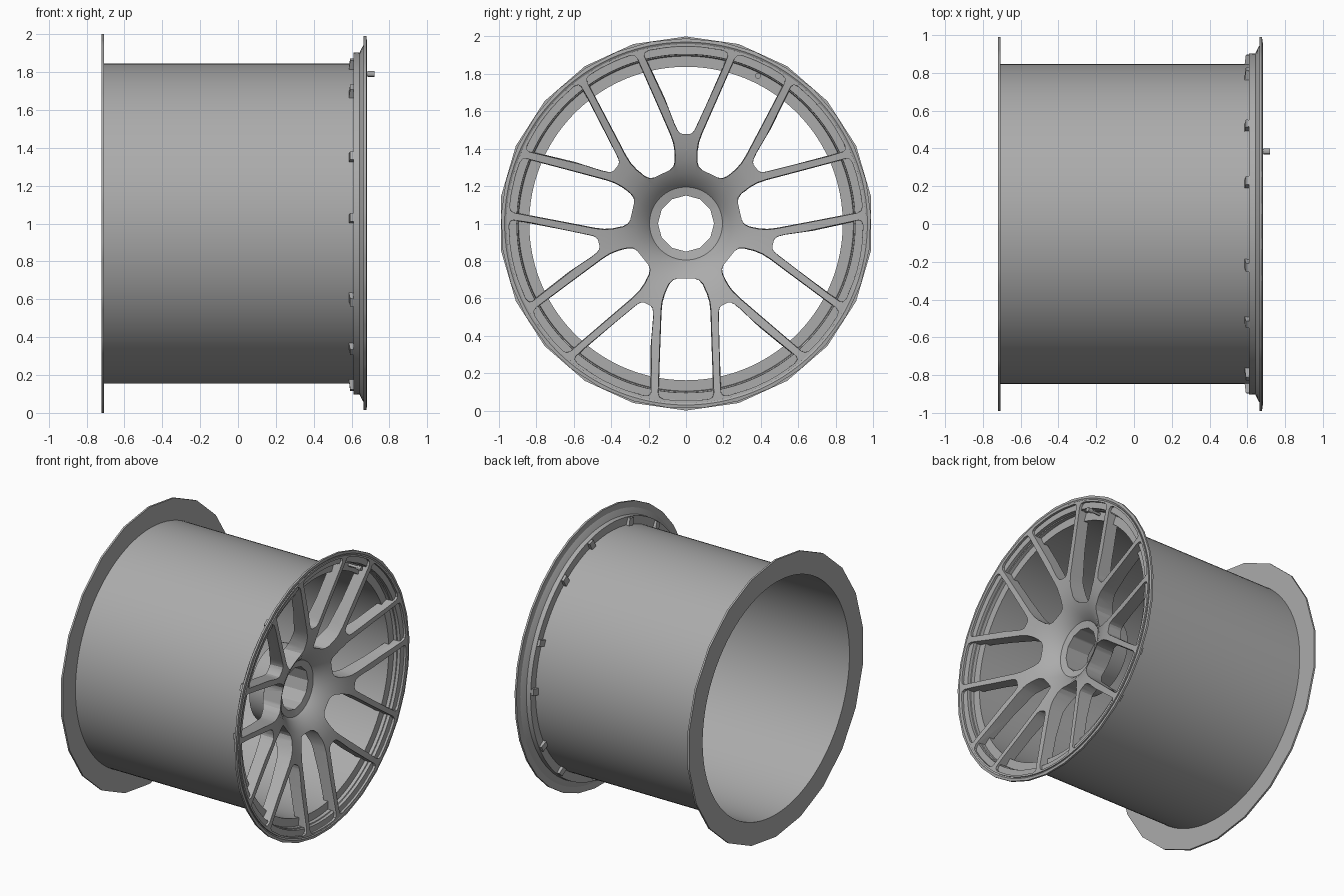
import bpy, bmesh
from math import sin, cos, pi, radians

if "Cube" in bpy.data.objects:
    bpy.data.objects.remove(bpy.data.objects["Cube"])

SEG = 132      # divisible by 12 (bore), 22 and 33 (flanges)
PAIRS = 7      # number of forked spokes

metal = bpy.data.materials.new("dark_metal")
metal.diffuse_color = (0.41, 0.41, 0.41, 1)
metal.use_nodes = True
metal.node_tree.nodes["Principled BSDF"].inputs["Base Color"].default_value = metal.diffuse_color


def finish(name, bm):
    bmesh.ops.recalc_face_normals(bm, faces=bm.faces)
    me = bpy.data.meshes.new(name)
    bm.to_mesh(me)
    bm.free()
    me.materials.append(metal)
    ob = bpy.data.objects.new(name, me)
    bpy.context.collection.objects.link(ob)
    return ob


def smooth(ob, angle=30):
    bpy.ops.object.select_all(action='DESELECT')
    ob.select_set(True)
    bpy.context.view_layer.objects.active = ob
    bpy.ops.object.shade_smooth_by_angle(angle=radians(angle))


def lathe(name, profile):
    """Spin closed (x, r[, sides]) points round the x axis; sides makes that loop a polygon."""
    bm = bmesh.new()
    rings = []
    for i in range(SEG):
        t = 2 * pi * i / SEG
        ring = []
        for x, r, *n in profile:
            if n:
                step = 2 * pi / n[0]
                r *= cos(step / 2) / cos(t % step - step / 2)
            ring.append(bm.verts.new((x, r * sin(t), 1 + r * cos(t))))
        rings.append(ring)
    k = len(profile)
    for i in range(SEG):
        a, b = rings[i], rings[(i + 1) % SEG]
        for j in range(k):
            bm.faces.new((a[j], a[(j + 1) % k], b[(j + 1) % k], b[j]))
    return finish(name, bm)


def add_window(bm, half, angle):
    """Prism through the disc, narrower at the back; half is a list of (radius, half width)."""
    outline = half + [(r, -s) for r, s in reversed(half)]
    ends = []
    for x, scale in ((0.15, 0.86), (0.80, 1.04)):
        loop = []
        for r, s in outline:
            s *= scale
            y = r * sin(angle) + s * cos(angle)
            z = r * cos(angle) - s * sin(angle)
            loop.append(bm.verts.new((x, y, 1 + z)))
        ends.append(loop)
    lo, hi = ends
    n = len(outline)
    bm.faces.new(lo)
    bm.faces.new(hi[::-1])
    for i in range(n):
        j = (i + 1) % n
        bm.faces.new((lo[i], hi[i], hi[j], lo[j]))


# Barrel with wide rear flange, stepped front ledge and front lip
barrel = lathe("rim_barrel", [
    (-0.72, 0.838), (-0.72, 1.0, 22), (-0.707, 1.0, 22), (-0.707, 0.846),
    (0.61, 0.846), (0.61, 0.902), (0.664, 0.905), (0.664, 0.99, 33),
    (0.678, 0.99, 33), (0.68, 0.97), (0.672, 0.957),
    (0.655, 0.93), (0.64, 0.898), (0.618, 0.895), (0.618, 0.838)])
smooth(barrel)

# Dished spoke disc: concave front, hub pad at the back, faceted bore
disc = lathe("spokes_and_hub", [
    (0.455, 0.15, 12), (0.465, 0.195), (0.49, 0.215),
    (0.535, 0.27), (0.57, 0.335), (0.595, 0.41), (0.613, 0.50),
    (0.645, 0.70), (0.68, 0.91), (0.682, 0.96), (0.667, 0.96),
    (0.66, 0.90), (0.592, 0.896), (0.585, 0.84), (0.55, 0.65),
    (0.50, 0.46), (0.45, 0.36), (0.40, 0.285), (0.28, 0.27), (0.28, 0.15, 12)])

# Windows: long slots between forks, and wedges inside each fork
slot = [(0.295, 0.05), (0.303, 0.075), (0.325, 0.095), (0.375, 0.118),
        (0.42, 0.131), (0.47, 0.136), (0.905, 0.148), (0.928, 0.141),
        (0.939, 0.12), (0.946, 0.05)]
wedge = [(0.478, 0.018), (0.484, 0.034), (0.50, 0.047), (0.53, 0.062),
         (0.895, 0.222), (0.912, 0.22), (0.925, 0.20), (0.941, 0.10), (0.946, 0.04)]
bm = bmesh.new()
for i in range(PAIRS):
    add_window(bm, wedge, 2 * pi * i / PAIRS)
    add_window(bm, slot, 2 * pi * (i + 0.5) / PAIRS)
cutter = finish("window_cutter", bm)
cutter.hide_render = True

bpy.context.view_layer.objects.active = disc
mod = disc.modifiers.new("windows", 'BOOLEAN')
mod.operation = 'DIFFERENCE'
mod.solver = 'EXACT'
mod.object = cutter
bpy.ops.object.modifier_apply(modifier=mod.name)
bpy.data.objects.remove(cutter)
smooth(disc)

# Valve stem with a wider cap
for name, x0, x1, r in (("valve_stem", 0.61, 0.70, 0.011), ("valve_cap", 0.685, 0.72, 0.016)):
    bpy.ops.mesh.primitive_cylinder_add(
        vertices=12, radius=r, depth=x1 - x0,
        location=((x0 + x1) / 2, 0.385, 1.79), rotation=(0, pi / 2, 0))
    ob = bpy.context.object
    ob.name = name
    ob.data.materials.append(metal)
    smooth(ob)
